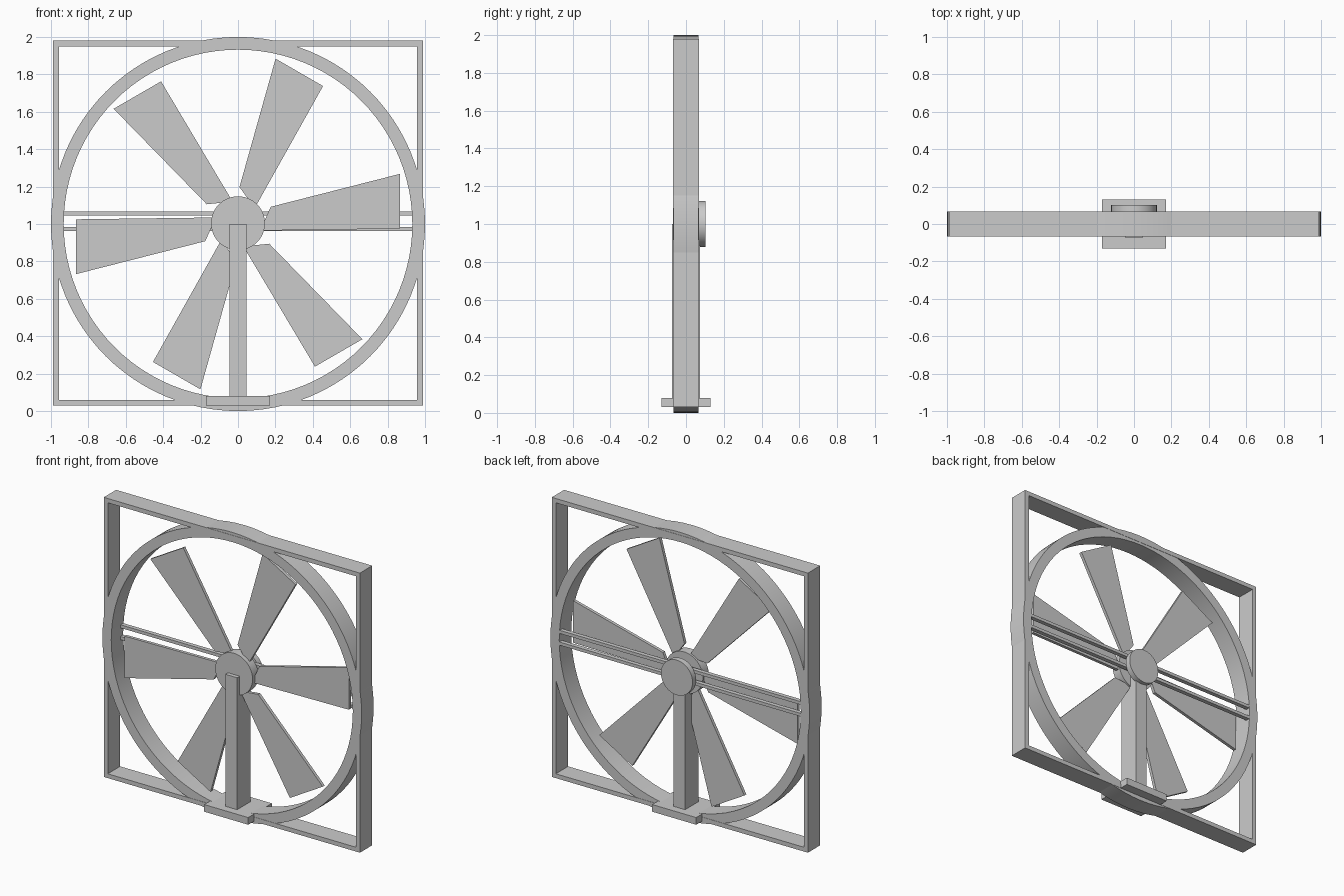
import bpy, bmesh, math

if "Cube" in bpy.data.objects:
    bpy.data.objects.remove(bpy.data.objects["Cube"])

def finish(name, bm, smooth=False):
    bmesh.ops.recalc_face_normals(bm, faces=bm.faces)
    me = bpy.data.meshes.new(name)
    bm.to_mesh(me)
    bm.free()
    ob = bpy.data.objects.new(name, me)
    bpy.context.collection.objects.link(ob)
    if smooth:
        bpy.ops.object.select_all(action='DESELECT')
        ob.select_set(True)
        bpy.context.view_layer.objects.active = ob
        bpy.ops.object.shade_smooth_by_angle(angle=math.radians(30))
    return ob

def box(name, x, y, z):
    bm = bmesh.new()
    bmesh.ops.create_cube(bm, size=1)
    for v in bm.verts:
        for i, (lo, hi) in enumerate((x, y, z)):
            v.co[i] = lo if v.co[i] < 0 else hi
    return finish(name, bm)

def prism(name, pts, y0, y1, smooth=False):
    # extrude an x-z outline along y
    bm = bmesh.new()
    f = bm.faces.new([bm.verts.new((x, y0, z)) for x, z in pts])
    r = bmesh.ops.extrude_face_region(bm, geom=[f])
    for v in r['geom']:
        if isinstance(v, bmesh.types.BMVert):
            v.co.y = y1
    return finish(name, bm, smooth)

def hollow(name, outer, inner, y0, y1, smooth=False):
    # closed band between two matching x-z outlines
    bm = bmesh.new()
    loops = [[bm.verts.new((x, y, z)) for x, z in pts]
             for pts, y in ((outer, y0), (outer, y1), (inner, y1), (inner, y0))]
    n = len(outer)
    for k in range(4):
        a, b = loops[k], loops[(k + 1) % 4]
        for i in range(n):
            j = (i + 1) % n
            bm.faces.new((a[i], a[j], b[j], b[i]))
    return finish(name, bm, smooth)

def circle(r, n=64, cz=1.0):
    return [(r * math.cos(2 * math.pi * i / n), cz + r * math.sin(2 * math.pi * i / n)) for i in range(n)]

def rect(x, z0, z1):
    return [(-x, z0), (x, z0), (x, z1), (-x, z1)]

# square frame and round shroud
hollow("square_frame", rect(0.988, 0.03, 1.98), rect(0.957, 0.06, 1.95), -0.068, 0.068)
hollow("shroud_ring", circle(1.0, 96), circle(0.932, 96), -0.066, 0.066, True)

# base foot and upright post
box("base_foot", (-0.17, 0.17), (-0.13, 0.13), (0.03, 0.08))
box("support_post", (-0.045, 0.045), (-0.074, 0.074), (0.07, 1.0))

# hub, shaft and rear motor disc
prism("hub", circle(0.144, cz=1.004), -0.045, 0.02, True)
prism("shaft", circle(0.05, 32), 0.01, 0.07, True)
prism("motor_disc", circle(0.122), 0.062, 0.102, True)

# two horizontal braces behind the blades
for name, z in (("lower_brace", 0.974), ("upper_brace", 1.056)):
    box(name, (-0.94, 0.94), (0.035, 0.065), (z - 0.011, z + 0.011))

# six blades
outline = [(0.118, -0.035), (0.866, -0.025), (0.866, 0.268), (0.175, 0.092)]
for i in range(6):
    c, s = math.cos(i * math.pi / 3), math.sin(i * math.pi / 3)
    prism(f"blade_{i + 1}", [(x * c - z * s, 1 + x * s + z * c) for x, z in outline], -0.016, 0.006)
